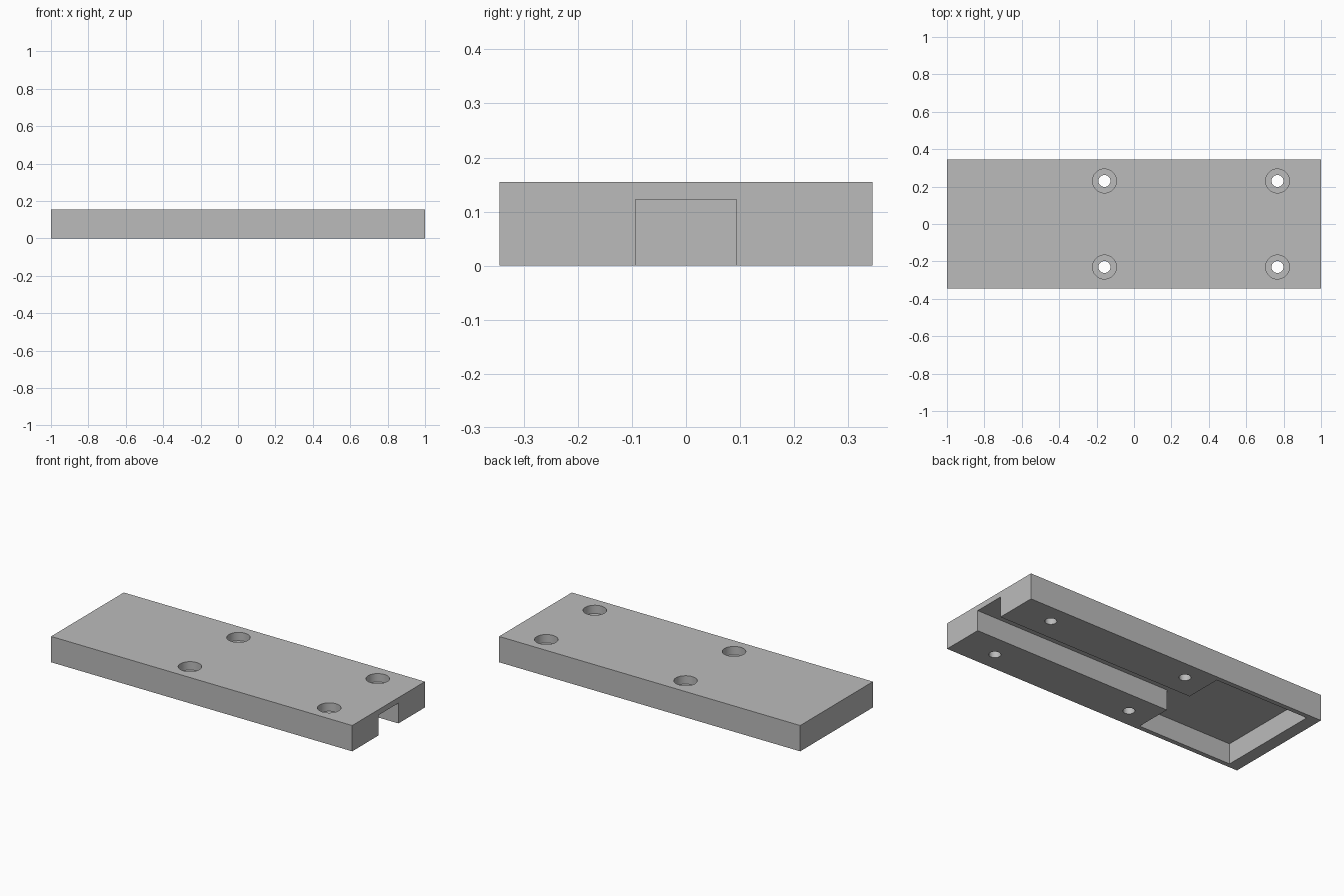
import bpy
import bmesh
from math import cos, sin, tau

cube = bpy.data.objects.get("Cube")
if cube:
    bpy.data.objects.remove(cube, do_unlink=True)

LENGTH, WIDTH, HEIGHT = 2.0, 0.69, 0.155
CAVITY_TOP = 0.122
SIDES = 48

grey = bpy.data.materials.new("plain grey")
grey.use_nodes = True
grey.diffuse_color = (0.5, 0.5, 0.5, 1)
grey.node_tree.nodes["Principled BSDF"].inputs["Base Color"].default_value = (0.5, 0.5, 0.5, 1)


def make_object(name, bm):
    bmesh.ops.recalc_face_normals(bm, faces=bm.faces)
    mesh = bpy.data.meshes.new(name)
    bm.to_mesh(mesh)
    bm.free()
    mesh.materials.append(grey)
    obj = bpy.data.objects.new(name, mesh)
    bpy.context.collection.objects.link(obj)
    return obj


def add_prism(bm, outline, z0, z1):
    base = bm.faces.new([bm.verts.new((x, y, z0)) for x, y in outline])
    new = bmesh.ops.extrude_face_region(bm, geom=[base])["geom"]
    top = [v for v in new if isinstance(v, bmesh.types.BMVert)]
    bmesh.ops.translate(bm, verts=top, vec=(0, 0, z1 - z0))


def add_lathe(bm, cx, cy, profile):
    rings = [[bm.verts.new((cx + r * cos(tau * i / SIDES), cy + r * sin(tau * i / SIDES), z))
              for i in range(SIDES)] for r, z in profile]
    for a, b in zip(rings, rings[1:]):
        for i in range(SIDES):
            j = (i + 1) % SIDES
            bm.faces.new((a[i], a[j], b[j], b[i]))
    bm.faces.new(rings[0])
    bm.faces.new(rings[-1])


# Solid block
bm = bmesh.new()
hx, hy = LENGTH / 2, WIDTH / 2
add_prism(bm, [(-hx, -hy), (hx, -hy), (hx, hy), (-hx, hy)], 0, HEIGHT)
plate = make_object("mounting_plate", bm)

# Underside cavity: wide pocket joined to a channel open at the +x end
half = [(-0.925, 0.317), (-0.305, 0.317), (-0.305, 0.0935), (1.1, 0.0935)]
bm = bmesh.new()
add_prism(bm, half + [(x, -y) for x, y in reversed(half)], -0.1, CAVITY_TOP)
cavity = make_object("cavity_cutter", bm)

# Four counterbored screw holes
bore = [(0.032, -0.1), (0.032, 0.105), (0.064, 0.105), (0.064, 0.3)]
bm = bmesh.new()
for x in (-0.158, 0.767):
    for y in (-0.23, 0.23):
        add_lathe(bm, x, y, bore)
holes = make_object("screw_hole_cutter", bm)

# Cut the block, then discard the cutters
bpy.context.view_layer.objects.active = plate
for cutter in (cavity, holes):
    cutter.hide_render = True
    mod = plate.modifiers.new(cutter.name, "BOOLEAN")
    mod.operation = "DIFFERENCE"
    mod.solver = "EXACT"
    mod.object = cutter
    bpy.ops.object.modifier_apply(modifier=mod.name)
    bpy.data.objects.remove(cutter, do_unlink=True)

# Smooth hole walls, crisp edges
bpy.ops.object.select_all(action="DESELECT")
plate.select_set(True)
bpy.ops.object.shade_smooth_by_angle(angle=0.5)
